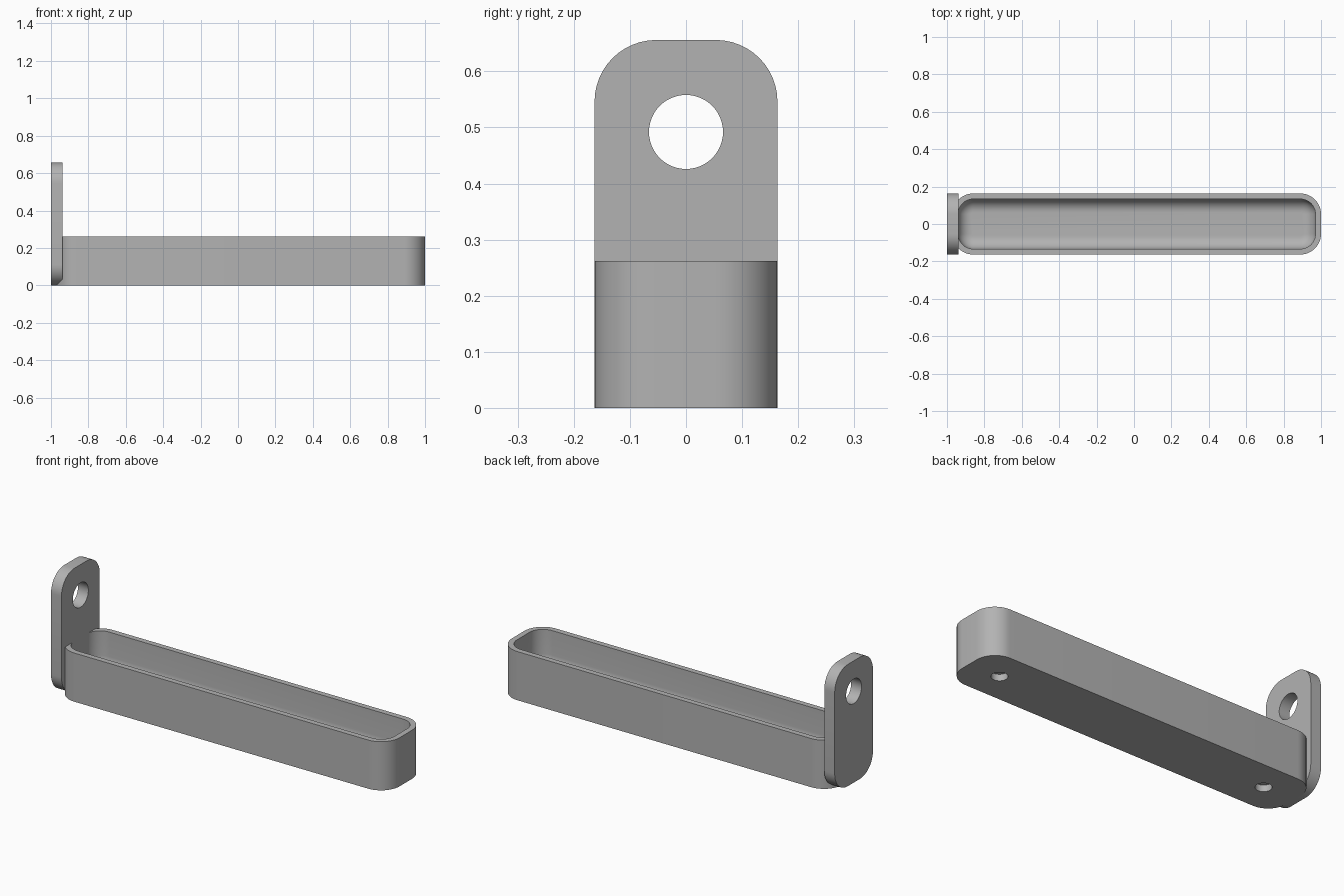
import bpy, bmesh, math
from mathutils import Matrix

cube = bpy.data.objects.get("Cube")
if cube:
    bpy.data.objects.remove(cube)

grey = bpy.data.materials.new("plain grey")
grey.use_nodes = True
COLOUR = (0.45, 0.45, 0.45, 1)
grey.diffuse_color = COLOUR
grey.node_tree.nodes["Principled BSDF"].inputs["Base Color"].default_value = COLOUR

HALF_WIDTH, CORNER = 0.163, 0.11


def rounded_rect(hx, hy, r, steps=12):
    """Counter-clockwise outline of a rectangle with round corners."""
    pts = []
    for quarter, (sx, sy) in enumerate([(1, 1), (-1, 1), (-1, -1), (1, -1)]):
        for i in range(steps + 1):
            a = (quarter + i / steps) * math.pi / 2
            pts.append((sx * (hx - r) + r * math.cos(a),
                        sy * (hy - r) + r * math.sin(a)))
    return pts


def loft(name, rings, matrix):
    """Skin a stack of (outline, height) rings and cap both ends."""
    bm = bmesh.new()
    loops = [[bm.verts.new((x, y, z)) for x, y in pts] for pts, z in rings]
    for low, high in zip(loops, loops[1:]):
        for i in range(len(low)):
            j = (i + 1) % len(low)
            bm.faces.new((low[i], low[j], high[j], high[i]))
    bm.faces.new(loops[0][::-1])
    bm.faces.new(loops[-1])
    bmesh.ops.recalc_face_normals(bm, faces=bm.faces)
    bm.transform(matrix)
    mesh = bpy.data.meshes.new(name)
    bm.to_mesh(mesh)
    bm.free()
    mesh.materials.append(grey)
    obj = bpy.data.objects.new(name, mesh)
    bpy.context.collection.objects.link(obj)
    return obj


def activate(obj):
    bpy.ops.object.select_all(action='DESELECT')
    obj.select_set(True)
    bpy.context.view_layer.objects.active = obj


def drill(obj, radius, depth, location, rotation=(0, 0, 0)):
    """Cut a round hole centred on location."""
    bpy.ops.mesh.primitive_cylinder_add(vertices=48, radius=radius, depth=depth,
                                        location=location, rotation=rotation)
    cutter = bpy.context.object
    cutter.hide_render = True
    cutter.data.materials.append(grey)
    mod = obj.modifiers.new("hole", 'BOOLEAN')
    mod.operation, mod.solver, mod.object = 'DIFFERENCE', 'EXACT', cutter
    activate(obj)
    bpy.ops.object.modifier_apply(modifier=mod.name)
    bpy.data.objects.remove(cutter)


# Tray: outer wall, rim, then inner wall curving into the floor
TRAY_X, TRAY_HALF, TRAY_TOP = 0.015, 0.985, 0.262
WALL, FLOOR, FILLET = 0.03, 0.06, 0.07


def tray_ring(inset, z):
    return rounded_rect(TRAY_HALF - inset, HALF_WIDTH - inset, CORNER - inset), z


rings = [tray_ring(0, 0), tray_ring(0, TRAY_TOP), tray_ring(WALL, TRAY_TOP)]
for i in range(11):
    a = i / 10 * math.pi / 2
    rings.append(tray_ring(WALL + FILLET * (1 - math.cos(a)),
                           FLOOR + FILLET * (1 - math.sin(a))))
tray = loft("tray", rings, Matrix.Translation((TRAY_X, 0, 0)))

# Two shallow round sockets under the tray
for side in (-1, 1):
    drill(tray, 0.04, 0.07, (TRAY_X + side * 0.803, 0, 0))

# Upright mounting plate, turned to face along x
PLATE_HEIGHT, PLATE_THICK = 0.656, 0.062
outline = rounded_rect(PLATE_HEIGHT / 2, HALF_WIDTH, CORNER)
plate = loft("mounting_plate", [(outline, 0), (outline, PLATE_THICK)],
             Matrix.Translation((-1 + PLATE_THICK, 0, PLATE_HEIGHT / 2))
             @ Matrix.Rotation(-math.pi / 2, 4, 'Y'))
drill(plate, 0.066, 0.3, (-1, 0, 0.492), (0, math.pi / 2, 0))

# Smooth curves, crisp edges
for obj in (tray, plate):
    activate(obj)
    bpy.ops.object.shade_smooth_by_angle(angle=math.radians(35))
